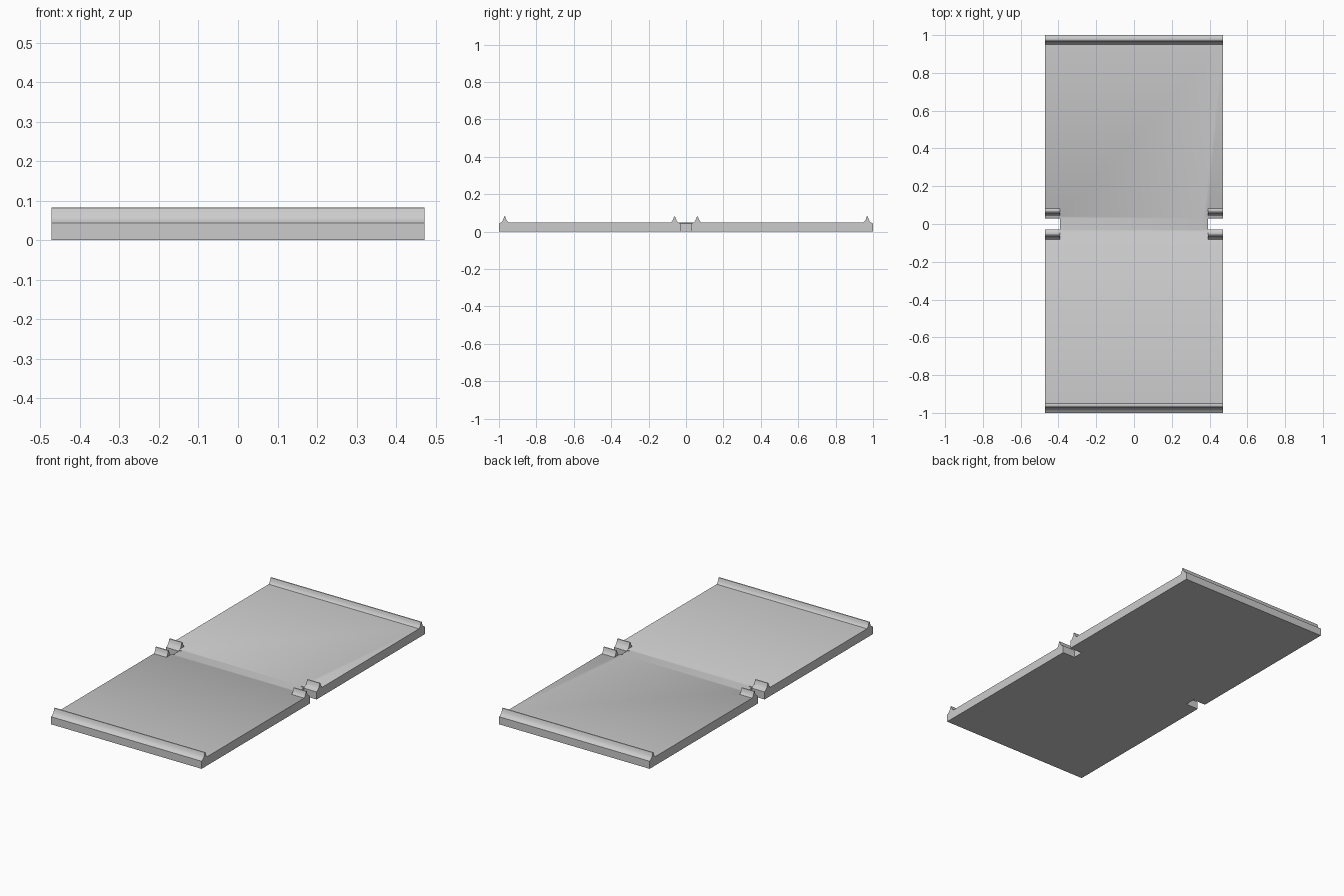
import bpy, bmesh
from mathutils import Vector

if "Cube" in bpy.data.objects:
    bpy.data.objects.remove(bpy.data.objects["Cube"])

HX, TOP, NOTCH = 0.472, 0.05, 0.393


def prism(name, pts, lo, hi, axis):
    """Extrude a closed 2D profile along x (profile y,z) or y (profile x,z)."""
    bm = bmesh.new()
    if axis == 'x':
        verts = [bm.verts.new((lo, a, b)) for a, b in pts]
        step = Vector((hi - lo, 0, 0))
    else:
        verts = [bm.verts.new((a, lo, b)) for a, b in pts]
        step = Vector((0, hi - lo, 0))
    face = bm.faces.new(verts)
    ext = bmesh.ops.extrude_face_region(bm, geom=[face])
    moved = [g for g in ext['geom'] if isinstance(g, bmesh.types.BMVert)]
    bmesh.ops.translate(bm, verts=moved, vec=step)
    bmesh.ops.recalc_face_normals(bm, faces=bm.faces[:])
    me = bpy.data.meshes.new(name)
    bm.to_mesh(me)
    bm.free()
    ob = bpy.data.objects.new(name, me)
    bpy.context.collection.objects.link(ob)
    return ob


def smooth(ob):
    bpy.ops.object.select_all(action='DESELECT')
    ob.select_set(True)
    bpy.context.view_layer.objects.active = ob
    bpy.ops.object.shade_smooth_by_angle(angle=0.6)


# Flared ridge: distance inward from the lip edge, height
RIDGE = [(0.0, 0.043), (0.012, 0.05), (0.019, 0.057), (0.024, 0.068),
         (0.028, 0.081), (0.031, 0.083), (0.034, 0.081), (0.038, 0.068),
         (0.043, 0.057), (0.051, TOP)]

# Plate with a ridge along each end
near = [(-1 + d, z) for d, z in RIDGE]
far = [(-y, z) for y, z in reversed(near)]
plate = prism("plate", [(-1, 0)] + near + far + [(1, 0)], -HX, HX, 'x')

# Side notches with a sloped inner lip and sloped side lips
slot = [(NOTCH, -0.1), (NOTCH, 0.043), (0.366, TOP + 0.0003),
        (0.366, 0.2), (0.6, 0.2), (0.6, -0.1)]
lip = [(-0.03, 0.02), (0.03, 0.02), (0.03, 0.043), (0.042, TOP), (0.042, 0.1),
       (-0.042, 0.1), (-0.042, TOP), (-0.03, 0.043)]
for side, s in (("left", -1), ("right", 1)):
    cutters = [
        prism(f"{side}_notch_cutter", [(s * x, z) for x, z in slot], -0.03, 0.03, 'y'),
        prism(f"{side}_lip_cutter", lip, s * (NOTCH - 0.001), s * 0.6, 'x')]
    for c in cutters:
        c.hide_render = True
        c.hide_set(True)
        m = plate.modifiers.new(c.name, 'BOOLEAN')
        m.operation = 'DIFFERENCE'
        m.solver = 'EXACT'
        m.object = c

    # Short ridges on both sides of each notch
    for pos, t in (("front", -1), ("back", 1)):
        pts = [(t * (0.03 + d), z) for d, z in RIDGE[1:]]
        pts += [(t * 0.081, 0.045), (t * 0.042, 0.045)]
        smooth(prism(f"{side}_{pos}_notch_ridge", pts, s * NOTCH, s * HX, 'x'))

# Bake the notches, then remove the cutters
deps = bpy.context.evaluated_depsgraph_get()
baked = bpy.data.meshes.new_from_object(plate.evaluated_get(deps))
plate.modifiers.clear()
plate.data = baked
for ob in [o for o in bpy.data.objects if o.name.endswith("_cutter")]:
    bpy.data.objects.remove(ob)
smooth(plate)
